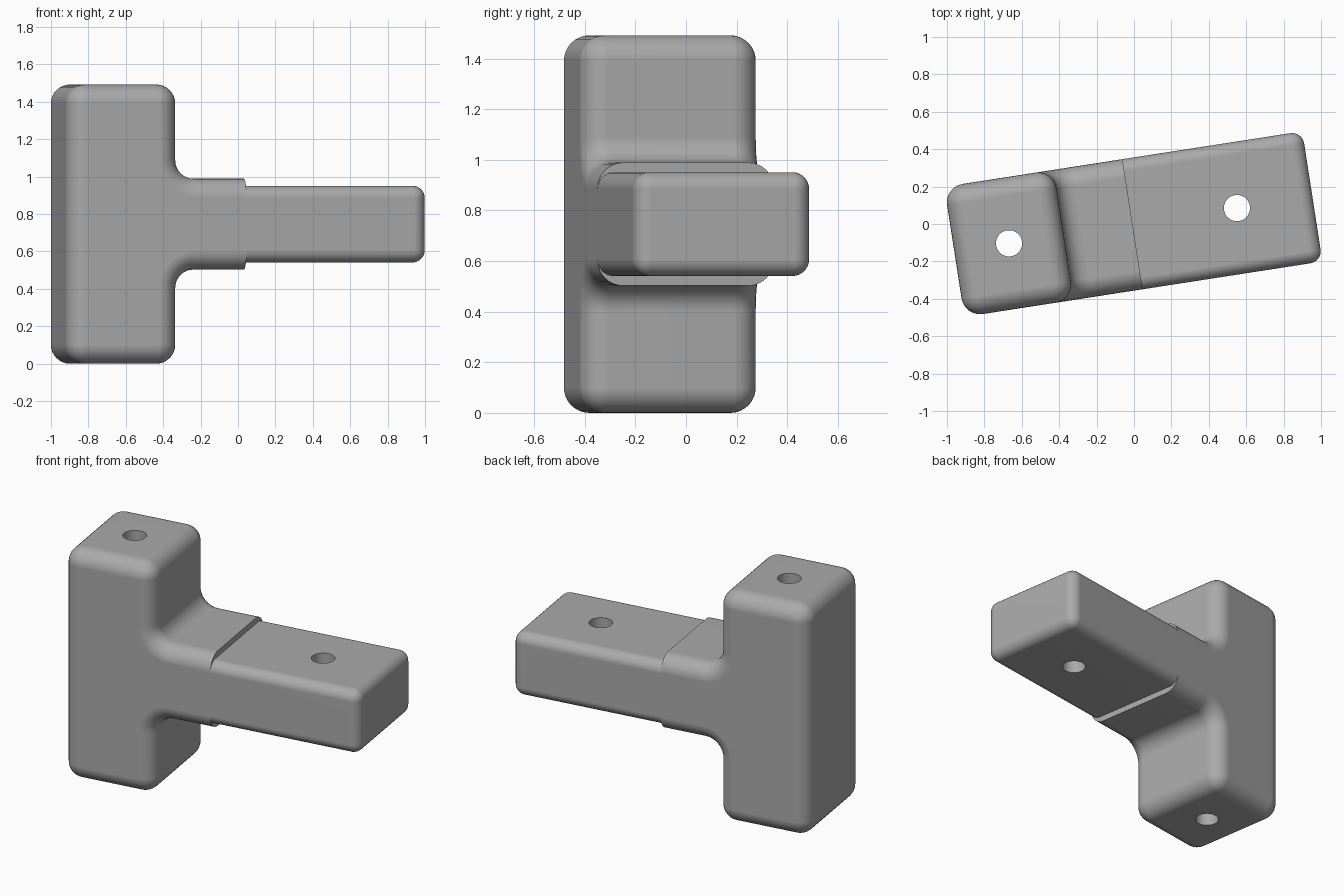
import bpy, bmesh
from math import sin, cos, pi, radians
from mathutils import Vector

cube = bpy.data.objects.get("Cube")
if cube:
    bpy.data.objects.remove(cube, do_unlink=True)

TURN = radians(8.8)       # whole part is turned about z
HALF = 0.352              # half depth
HEIGHT = 1.492
MID = HEIGHT / 2
LEFT, INNER, STEP, RIGHT = -0.972, -0.38, -0.008, 0.965
COLLAR, ARM = 0.243, 0.205   # half heights
R, ARM_R, HOLE_R = 0.1, 0.065, 0.07
SEG = 8

grey = bpy.data.materials.new("plain grey")
grey.use_nodes = True
colour = (0.4, 0.4, 0.4, 1)
grey.diffuse_color = colour
grey.node_tree.nodes["Principled BSDF"].inputs["Base Color"].default_value = colour


def make_object(name, bm):
    bmesh.ops.recalc_face_normals(bm, faces=bm.faces)
    mesh = bpy.data.meshes.new(name)
    bm.to_mesh(mesh)
    bm.free()
    mesh.materials.append(grey)
    ob = bpy.data.objects.new(name, mesh)
    bpy.context.collection.objects.link(ob)
    return ob


def rounded_outline(corners, r, inset):
    """Outline with every right-angled corner rounded, shrunk by inset."""
    points = []
    for i, p in enumerate(corners):
        d_in = (p - corners[i - 1]).normalized()
        d_out = (corners[(i + 1) % len(corners)] - p).normalized()
        convex = d_in.cross(d_out) > 0
        rho = r - inset if convex else r + inset
        centre = p - d_in * r + d_out * r
        for k in range(SEG + 1):
            a = k / SEG * pi / 2
            points.append(centre + rho * (d_in * sin(a) - d_out * cos(a)))
    return points


def combine(target, tool, operation):
    mod = target.modifiers.new(operation.lower(), "BOOLEAN")
    mod.operation, mod.solver, mod.object = operation, "EXACT", tool
    bpy.context.view_layer.objects.active = target
    bpy.ops.object.modifier_apply(modifier=mod.name)
    bpy.data.objects.remove(tool, do_unlink=True)


# Column and collar: rounded T outline swept through the depth
corners = [Vector(c) for c in (
    (LEFT, 0), (INNER, 0), (INNER, MID - COLLAR), (0.4, MID - COLLAR),
    (0.4, MID + COLLAR), (INNER, MID + COLLAR), (INNER, HEIGHT), (LEFT, HEIGHT))]
angles = [k / SEG * pi / 2 for k in range(SEG + 1)]
layers = [(R * (1 - sin(a)), R - HALF - R * cos(a)) for a in angles]
layers += [(inset, -v) for inset, v in reversed(layers)]
bm = bmesh.new()
rings = [[bm.verts.new((p.x, v, p.y)) for p in rounded_outline(corners, R, inset)]
         for inset, v in layers]
for a, b in zip(rings, rings[1:]):
    for i in range(len(a)):
        bm.faces.new((a[i - 1], a[i], b[i], b[i - 1]))
bm.faces.new(rings[0])
bm.faces.new(rings[-1])
bmesh.ops.remove_doubles(bm, verts=bm.verts, dist=1e-5)
# Square end of the collar
cut = bmesh.ops.bisect_plane(bm, geom=bm.verts[:] + bm.edges[:] + bm.faces[:],
                             plane_co=(STEP, 0, 0), plane_no=(1, 0, 0), clear_outer=True)
bmesh.ops.holes_fill(bm, edges=[e for e in bm.edges if e.is_boundary])
bracket = make_object("tee_bracket", bm)

# Arm: box rounded everywhere, its inner end buried in the collar
bm = bmesh.new()
bmesh.ops.create_cube(bm, size=1)
start = STEP - 0.2
for v in bm.verts:
    v.co = (RIGHT if v.co.x > 0 else start, 2 * HALF * v.co.y, MID + 2 * ARM * v.co.z)
bmesh.ops.bevel(bm, geom=bm.edges[:], offset=ARM_R, segments=SEG, profile=0.5, affect="EDGES")
combine(bracket, make_object("arm", bm), "UNION")

# Bolt holes straight down through column and arm
for x in ((LEFT + INNER) / 2, 0.557):
    bm = bmesh.new()
    bmesh.ops.create_cone(bm, cap_ends=True, segments=48, radius1=HOLE_R, radius2=HOLE_R, depth=3)
    bmesh.ops.translate(bm, verts=bm.verts, vec=(x, 0, MID))
    combine(bracket, make_object("hole_cutter", bm), "DIFFERENCE")

# Smooth rounds with flat main faces
bracket.rotation_euler.z = TURN
bpy.ops.object.select_all(action="DESELECT")
bracket.select_set(True)
bpy.context.view_layer.objects.active = bracket
bpy.ops.object.shade_smooth_by_angle(angle=radians(30))
weighted = bracket.modifiers.new("flat_faces", "WEIGHTED_NORMAL")
weighted.keep_sharp = True
